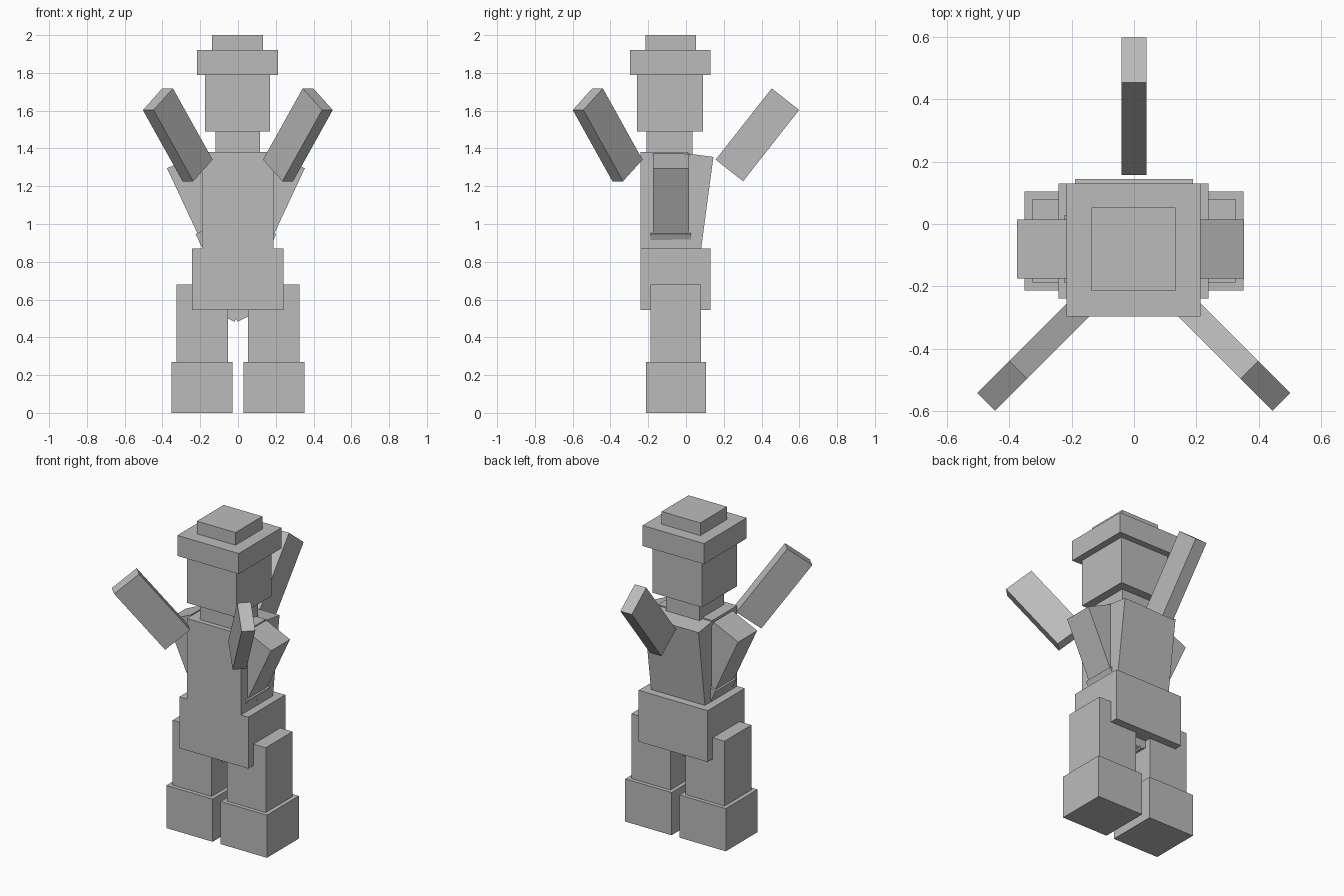
import bpy
from math import radians
from mathutils import Euler, Matrix, Vector

old = bpy.data.objects.get("Cube")
if old:
    bpy.data.objects.remove(old, do_unlink=True)

GREY = (0.5, 0.5, 0.5, 1.0)
grey = bpy.data.materials.new("plain_grey")
grey.use_nodes = True
grey.diffuse_color = GREY
grey.node_tree.nodes["Principled BSDF"].inputs["Base Color"].default_value = GREY


def block(name, centre, size, tilt=(0, 0, 0)):
    """Flat-shaded box, tilted by degrees about its own centre."""
    bpy.ops.mesh.primitive_cube_add(size=1)
    ob = bpy.context.object
    ob.name = ob.data.name = name
    ob.data.materials.append(grey)
    turn = Euler([radians(a) for a in tilt]).to_matrix().to_4x4()
    ob.data.transform(Matrix.Translation(centre) @ turn @ Matrix.Diagonal((*size, 1)))
    return ob


def span(name, x, y, z):
    """Upright box given by its limits on each axis."""
    limits = (x, y, z)
    return block(name, [(a + b) / 2 for a, b in limits], [b - a for a, b in limits])


# Head, hat and neck
span("hat_crown", (-.137, .133), (-.215, .053), (1.92, 2))
span("hat_brim", (-.217, .213), (-.297, .13), (1.79, 1.92))
span("head", (-.175, .17), (-.26, .09), (1.49, 1.79))
span("neck", (-.12, .117), (-.21, .035), (1.37, 1.49))

# Chest, leaning back slab and hips
span("chest", (-.19, .188), (-.24, .01), (.8, 1.38))
lean = -7.6
back_top = Vector((0, .145, 1.355))
slab = Vector((.378, .16, .55))
inward = Euler((radians(lean), 0, 0)).to_matrix() @ Vector((0, -slab.y / 2, -slab.z / 2))
block("back_slab", back_top + inward, slab, (lean, 0, 0))
span("hips", (-.243, .24), (-.24, .13), (.545, .87))

# Limbs on both sides
for side, s in (("left", 1), ("right", -1)):
    shift = -.003 if s > 0 else .003
    leg = sorted((s * .053, s * .326))
    foot = sorted((s * .028, s * .352))
    span(side + "_leg", leg, (-.188, .08), (.25, .68))
    span(side + "_foot", foot, (-.213, .105), (0, .27))
    block(side + "_hip_joint", (s * .065 - .01, -.055, .594), (.2, .19, .15), (0, -26 * s, 0))

    # Upper arm splayed out, with the elbow sunk into the chest
    arm = Vector((s * .194 - .011, -.08, 1.154))
    splay = (0, 25 * s, 0)
    block(side + "_upper_arm", arm, (.19, .19, .4), splay)
    along = Euler([radians(a) for a in splay]).to_matrix() @ Vector((0, 0, -.23))
    block(side + "_elbow", arm + along, (.21, .215, .1), splay)

# Three floating raised bars around the body
for name, centre, turn in (("back_bar", (0, .378, 1.472), 0),
                           ("left_bar", (.317, -.415, 1.472), -135),
                           ("right_bar", (-.319, -.415, 1.472), 135)):
    block(name, centre, (.08, .185, .48), (-38.2, 0, turn))
